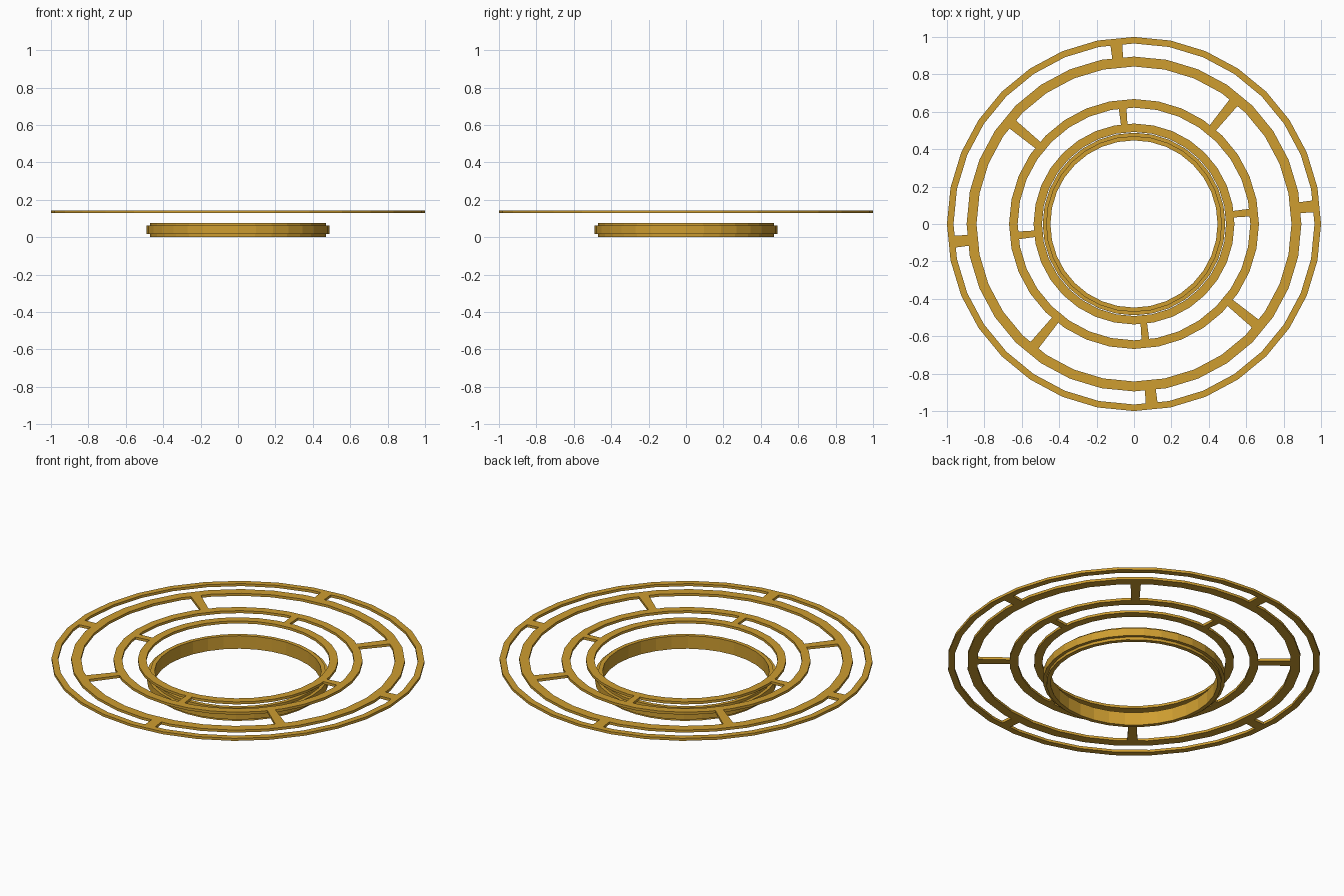
import bpy, bmesh, math

if "Cube" in bpy.data.objects:
    bpy.data.objects.remove(bpy.data.objects["Cube"])

SEG = 32
STEP = 2 * math.pi / SEG
Z0, Z1 = 0.129, 0.144

gold = bpy.data.materials.new("gold")
gold.diffuse_color = (0.62, 0.34, 0.03, 1)
gold.use_nodes = True
gold.node_tree.nodes["Principled BSDF"].inputs["Base Color"].default_value = gold.diffuse_color


def finish(name, bm):
    bmesh.ops.recalc_face_normals(bm, faces=bm.faces)
    me = bpy.data.meshes.new(name)
    bm.to_mesh(me)
    bm.free()
    me.materials.append(gold)
    ob = bpy.data.objects.new(name, me)
    bpy.context.collection.objects.link(ob)


def lathe(name, profile):
    """Sweep a closed (radius, z) profile around the z axis."""
    bm = bmesh.new()
    loops = [[bm.verts.new((r * math.cos(i * STEP), r * math.sin(i * STEP), z))
              for r, z in profile] for i in range(SEG)]
    n = len(profile)
    for i in range(SEG):
        a, b = loops[i], loops[(i + 1) % SEG]
        for j in range(n):
            k = (j + 1) % n
            bm.faces.new((a[j], b[j], b[k], a[k]))
    finish(name, bm)


def spokes(name, r_in, r_out, start):
    """Four tapered bars, each the middle third of one ring segment."""
    bm = bmesh.new()
    for q in range(4):
        ang = start + STEP / 2 + q * math.pi / 2
        c, s = math.cos(ang), math.sin(ang)
        rows = []
        for z in (Z0, Z1):
            row = []
            for r, side in ((r_in, -1), (r_out, -1), (r_out, 1), (r_in, 1)):
                d = r * math.cos(STEP / 2)
                w = side * r * math.sin(STEP / 2) / 3
                row.append(bm.verts.new((d * c - w * s, d * s + w * c, z)))
            rows.append(row)
        lo, hi = rows
        bm.faces.new(lo)
        bm.faces.new(hi)
        for j in range(4):
            k = (j + 1) % 4
            bm.faces.new((lo[j], lo[k], hi[k], hi[j]))
    finish(name, bm)


# Flat concentric rings, outermost first
rings = [("outer_ring", 0.965, 1.0), ("second_ring", 0.842, 0.895),
         ("third_ring", 0.622, 0.668), ("inner_ring", 0.492, 0.537)]
for name, ri, ro in rings:
    lathe(name, [(ri, Z0), (ro, Z0), (ro, Z1), (ri, Z1)])

# Spokes joining neighbouring rings, alternating by 45 degrees
spokes("outer_spokes", 0.895, 0.965, 0)
spokes("middle_spokes", 0.668, 0.842, math.pi / 4)
spokes("inner_spokes", 0.537, 0.622, 0)

# Lower collar: a short tube with a raised band around it
lathe("collar", [(0.447, 0), (0.47, 0), (0.47, 0.016), (0.488, 0.016),
                 (0.488, 0.062), (0.47, 0.062), (0.47, 0.077), (0.447, 0.077)])
